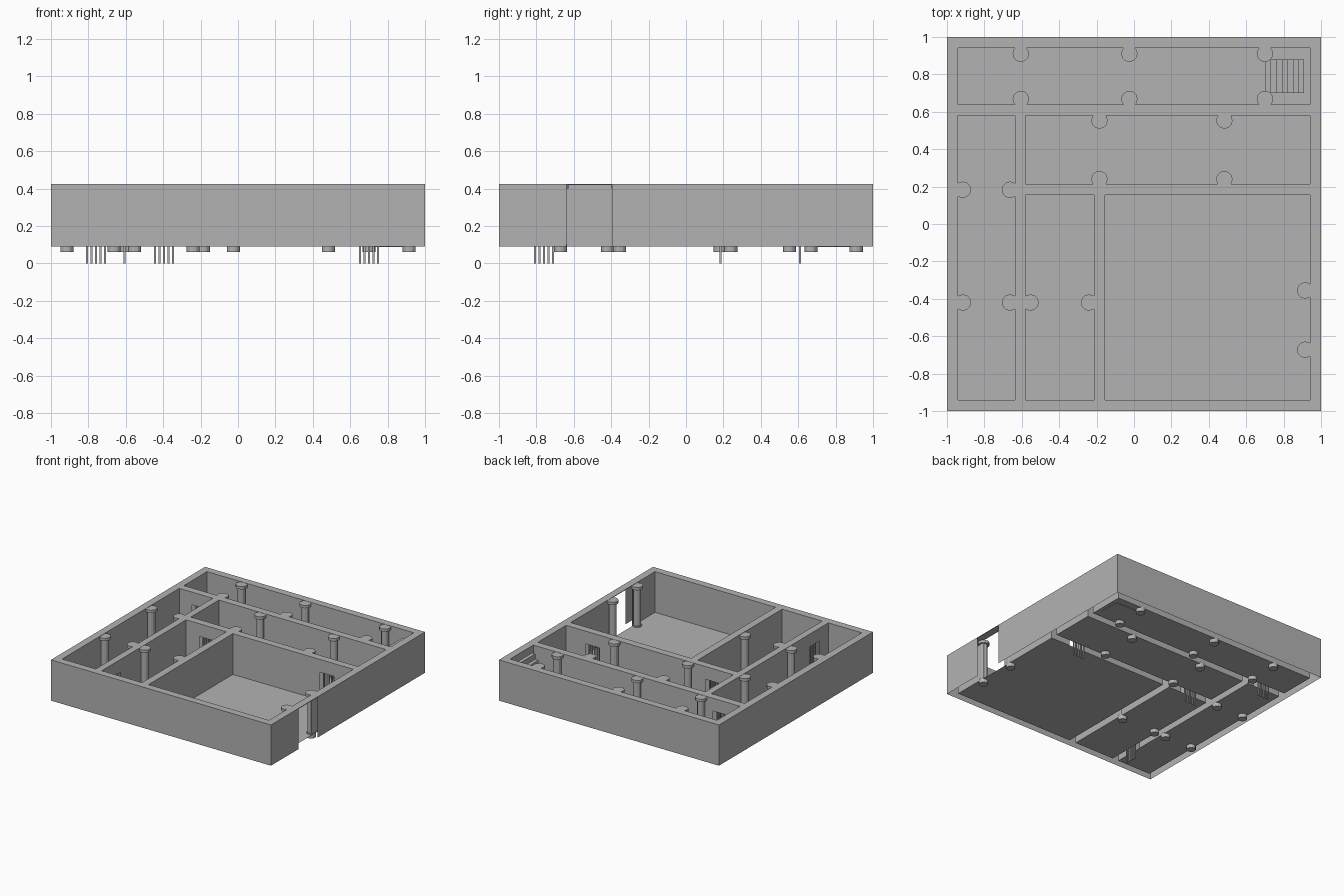
import bpy, bmesh, math
from mathutils import Matrix

if "Cube" in bpy.data.objects:
    bpy.data.objects.remove(bpy.data.objects["Cube"])

FLOOR, TOP = 0.09, 0.425
stone = bpy.data.materials.new("grey_stone")
stone.diffuse_color = (0.45, 0.45, 0.45, 1)
stone.use_nodes = True
stone.node_tree.nodes["Principled BSDF"].inputs["Base Color"].default_value = stone.diffuse_color

# room rectangles: x0, x1, y0, y1
ROOMS = {
    "north_hall": (-0.94, 0.94, 0.64, 0.94),
    "middle_hall": (-0.58, 0.94, 0.215, 0.58),
    "west_hall": (-0.94, -0.635, -0.94, 0.58),
    "small_room": (-0.58, -0.215, -0.94, 0.155),
    "great_room": (-0.155, 0.94, -0.94, 0.155),
}
# gates: (wall runs along axis, position across wall, centre along wall)
GATES = [(0, 0.61, -0.76), (0, 0.185, -0.395), (0, 0.185, 0.70), (1, -0.607, -0.76)]
# openings: axis, across, start, end, top
OPENINGS = [(a, f, c - 0.065, c + 0.065, 0.32) for a, f, c in GATES]
OPENINGS.append((1, 0.97, -0.64, -0.395, 0.42))


def finish(name, bm):
    mesh = bpy.data.meshes.new(name)
    bm.to_mesh(mesh)
    bm.free()
    mesh.materials.append(stone)
    ob = bpy.data.objects.new(name, mesh)
    bpy.context.collection.objects.link(ob)
    return ob


def quad(bm, pts):
    bm.faces.new([bm.verts.new(p) for p in pts])


def box(bm, x0, x1, y0, y1, z0, z1):
    m = Matrix.Translation(((x0 + x1) / 2, (y0 + y1) / 2, (z0 + z1) / 2))
    m = m @ Matrix.Diagonal((x1 - x0, y1 - y0, z1 - z0, 1))
    bmesh.ops.create_cube(bm, size=1, matrix=m)


def panel(bm, axis, f, a, b, sign):
    """Upright wall skin at f from a to b, split around its openings."""
    def piece(u, v, z0, z1):
        pts = [(u, z0), (v, z0), (v, z1), (u, z1)]
        pts = [(s, f, z) if axis == 0 else (f, s, z) for s, z in pts]
        flip = (sign > 0) == (axis == 0)
        quad(bm, pts[::-1] if flip else pts)
    u = a
    for ax, g, s, e, top in sorted(OPENINGS, key=lambda o: o[2]):
        if ax == axis and abs(f - g) < 0.045 and a < s and e < b:
            piece(u, s, FLOOR, TOP)
            piece(s, e, top, TOP)
            u = e
    piece(u, b, FLOOR, TOP)


def skins(bm, x0, x1, y0, y1, out):
    panel(bm, 0, y0, x0, x1, -out)
    panel(bm, 0, y1, x0, x1, out)
    panel(bm, 1, x0, y0, y1, -out)
    panel(bm, 1, x1, y0, y1, out)


# hollow walls: outer skin, room skins and the flat wall tops between rooms
bm = bmesh.new()
skins(bm, -1, 1, -1, 1, 1)
for r in ROOMS.values():
    skins(bm, *r, -1)
xs = sorted({-1, 1} | {v for r in ROOMS.values() for v in r[:2]})
ys = sorted({-1, 1} | {v for r in ROOMS.values() for v in r[2:]})
for x0, x1 in zip(xs, xs[1:]):
    for y0, y1 in zip(ys, ys[1:]):
        cx, cy = (x0 + x1) / 2, (y0 + y1) / 2
        if not any(r[0] < cx < r[1] and r[2] < cy < r[3] for r in ROOMS.values()):
            quad(bm, [(x0, y0, TOP), (x1, y0, TOP), (x1, y1, TOP), (x0, y1, TOP)])
bmesh.ops.remove_doubles(bm, verts=bm.verts, dist=0.0005)
finish("walls", bm)

# floors
for name, (x0, x1, y0, y1) in ROOMS.items():
    bm = bmesh.new()
    quad(bm, [(x0, y0, FLOOR), (x1, y0, FLOOR), (x1, y1, FLOOR), (x0, y1, FLOOR)])
    finish(name + "_floor", bm)

# columns: base, shaft and capital, in pairs against the walls
SPOTS = [(x, y) for x in (-0.605, -0.025, 0.70) for y in (0.91, 0.668)]
SPOTS += [(x, y) for x in (-0.185, 0.483) for y in (0.553, 0.24)]
SPOTS += [(x, y) for x in (-0.915, -0.663) for y in (0.183, -0.42)]
SPOTS += [(-0.553, -0.42), (-0.24, -0.42), (0.915, -0.355), (0.915, -0.672)]
for x, y in SPOTS:
    bm = bmesh.new()
    for r, z0, z1 in ((0.035, 0.06, 0.10), (0.029, 0.10, 0.40), (0.044, 0.40, 0.423)):
        bmesh.ops.create_cone(bm, cap_ends=True, segments=12, radius1=r, radius2=r, depth=z1 - z0,
                              matrix=Matrix.Translation((x, y, (z0 + z1) / 2)))
    finish("column", bm)

# barred gates
for axis, f, c in GATES:
    bm = bmesh.new()
    for i in range(-2, 3):
        s = c + i * 0.024
        x, y = (s, f) if axis == 0 else (f, s)
        box(bm, x - 0.005, x + 0.005, y - 0.005, y + 0.005, 0, 0.32)
    finish("gate_bars", bm)

# staircase rising toward the east wall
bm = bmesh.new()
for i in range(7):
    x = 0.70 + i * 0.03
    box(bm, x, x + 0.03, 0.70, 0.88, 0.087, FLOOR + (i + 1) * 0.043)
finish("staircase", bm)
